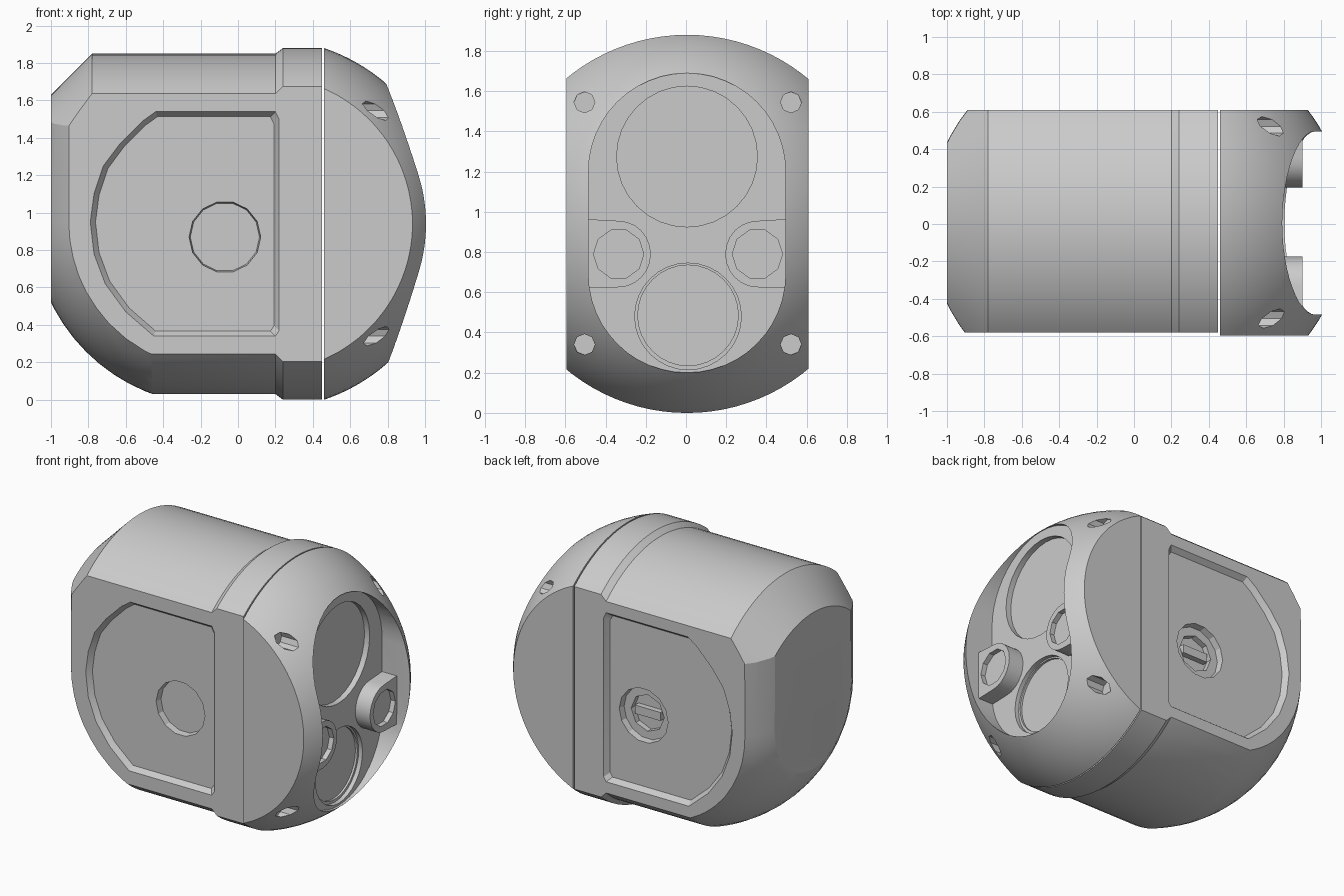
import bpy, bmesh, math
from mathutils import Vector

if "Cube" in bpy.data.objects:
    bpy.data.objects.remove(bpy.data.objects["Cube"], do_unlink=True)

CZ = 0.94          # height of the housing axis
grey = bpy.data.materials.new("plain grey")
grey.use_nodes = True
grey.diffuse_color = (0.6, 0.6, 0.6, 1)
grey.node_tree.nodes["Principled BSDF"].inputs["Base Color"].default_value = (0.6, 0.6, 0.6, 1)


def finish(name, bm):
    bmesh.ops.recalc_face_normals(bm, faces=bm.faces)
    mesh = bpy.data.meshes.new(name)
    bm.to_mesh(mesh)
    bm.free()
    mesh.materials.append(grey)
    ob = bpy.data.objects.new(name, mesh)
    bpy.context.collection.objects.link(ob)
    return ob


def loft(name, rings):
    """Closed solid through rings of equal point count."""
    bm = bmesh.new()
    rows = [[bm.verts.new(p) for p in ring] for ring in rings]
    n = len(rows[0])
    for a, b in zip(rows, rows[1:]):
        for i in range(n):
            j = (i + 1) % n
            bm.faces.new((a[i], a[j], b[j], b[i]))
    bm.faces.new(rows[0])
    bm.faces.new(rows[-1])
    return finish(name, bm)


def circle(u, v, r, n, start=0.0):
    return [(u + r * math.cos(start + math.tau * i / n),
             v + r * math.sin(start + math.tau * i / n)) for i in range(n)]


def lathe_x(name, profile, n=96):
    return loft(name, [[(x, y, z) for y, z in circle(0.005, CZ, r, n)] for x, r in profile])


def along_x(name, outline, x0, x1):
    return loft(name, [[(x, y, z) for y, z in outline] for x in (x0, x1)])


def along_y(name, outline, y0, y1, outer=None):
    return loft(name, [[(x, y0, z) for x, z in outline],
                       [(x, y1, z) for x, z in (outer or outline)]])


def boolean(ob, cutter, operation="DIFFERENCE"):
    mod = ob.modifiers.new("cut", "BOOLEAN")
    mod.operation, mod.object, mod.solver = operation, cutter, "EXACT"
    bpy.ops.object.select_all(action="DESELECT")
    bpy.context.view_layer.objects.active = ob
    ob.select_set(True)
    bpy.ops.object.modifier_apply(modifier=mod.name)
    bpy.data.objects.remove(cutter, do_unlink=True)


def slab(y0, y1):
    return along_y("slab", [(-2, -1), (2, -1), (2, 3), (-2, 3)], y0, y1)


# Rear housing: turned drum with collar, flat sides and a domed back
body = lathe_x("rear_housing", [(-1, 0.69), (-0.78, 0.91), (0.2, 0.91), (0.24, 0.94), (0.45, 0.94)])
boolean(body, slab(-0.58, 0.61), "INTERSECT")

bm = bmesh.new()
bmesh.ops.create_uvsphere(bm, u_segments=64, v_segments=32, radius=0.98)
for v in bm.verts:
    if v.co.x > 0.001:
        v.co.x += 1
    if v.co.z > 0.001:
        v.co.z += 1.5
    v.co += Vector((-0.12, 0.005, 0.95))
boolean(body, finish("dome", bm), "INTERSECT")

# Sunken side panels with sloping walls
panel = [(0.2, 0.34), (0.22, 0.37), (0.22, 1.5), (0.2, 1.54), (-0.44, 1.54), (-0.51, 1.49),
         (-0.63, 1.37), (-0.72, 1.25), (-0.77, 1.1), (-0.79, 0.95), (-0.77, 0.78),
         (-0.71, 0.62), (-0.6, 0.47), (-0.45, 0.34)]
mx, mz = -0.28, 0.94
inner = [(mx + (x - mx) * 0.945, mz + (z - mz) * 0.955) for x, z in panel]
for side, face in ((-1, -0.58), (1, 0.61)):
    boolean(body, along_y("panel", inner, face - side * 0.035, face + side * 0.0001, panel))
    # Round socket in the panel
    boolean(body, along_y("socket", circle(-0.07, 0.87, 0.185, 14),
                          face - side * 0.08, face + side * 0.02, circle(-0.07, 0.87, 0.2, 14)))

# Slotted plug in the back socket
boolean(body, along_y("plug_hole", circle(-0.07, 0.87, 0.13, 8), 0.49, 0.6))
along_y("plug_bar", [(-0.17, 0.84), (0.03, 0.84), (0.03, 0.9), (-0.17, 0.9)], 0.47, 0.53)

# Front cap: slice of a sphere with flat sides
sx, sr = 0.143, 0.992
profile = []
for i in range(25):
    x = 0.459 + (1.09 - 0.459) * i / 24
    profile.append((x, math.sqrt(sr ** 2 - (x - sx) ** 2)))
cap = lathe_x("front_cap", profile)
boolean(cap, slab(-0.595, 0.61), "INTERSECT")

# Stadium-shaped recess in the cap
stadium = []
for centre, start in ((1.2, 0), (0.69, math.pi)):
    for i in range(25):
        a = start + math.pi * i / 24
        stadium.append((0.005 + 0.49 * math.cos(a), centre + 0.49 * math.sin(a)))
boolean(cap, along_x("recess", stadium, 0.785, 1.4))

# Lens seats and corner screw holes
for y, z, r, depth in ((0.005, 1.275, 0.35, 0.04), (0.01, 0.48, 0.265, 0.03), (0.01, 0.485, 0.25, 0.045)):
    boolean(cap, along_x("lens_seat", circle(y, z, r, 32), 0.785 - depth, 0.9))
for y in (-0.505, 0.522):
    for z in (0.34, 1.545):
        boolean(cap, along_x("screw_hole", circle(y, z, 0.052, 8), 0.66, 1.2))

# Lamp posts growing from the recess walls
posts = []
for name, s, cy in (("right_lamp_post", -1, -0.335), ("left_lamp_post", 1, 0.355)):
    outline = [(s * 0.52, 0.965), (s * 0.52, 0.62)]
    for i in range(13):
        a = -math.pi / 2 + math.pi * i / 12
        outline.append((cy - s * 0.16 * math.cos(a), 0.79 + 0.165 * math.sin(a)))
    post = along_x(name, outline, 0.74, 0.9)
    boolean(post, along_x("lamp_seat", circle(cy, 0.79, 0.125, 10), 0.865, 1))
    posts.append(post)

# Smooth round surfaces, keep hard edges
bpy.ops.object.select_all(action="DESELECT")
for ob in [body, cap] + posts:
    ob.select_set(True)
bpy.context.view_layer.objects.active = body
bpy.ops.object.shade_smooth_by_angle(angle=math.radians(25))
